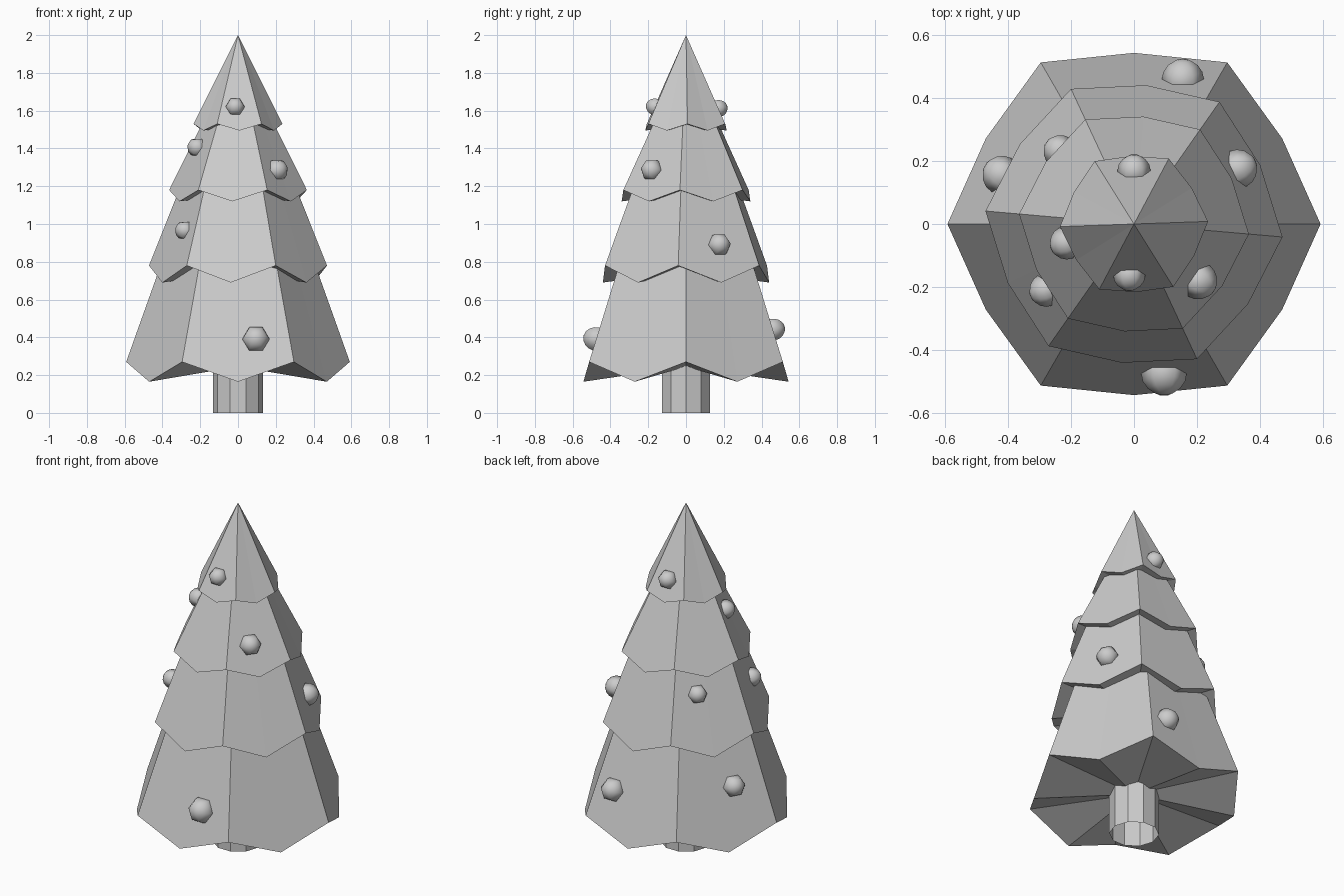
import bpy, bmesh
from math import sin, cos, pi, radians
from mathutils import Vector

if "Cube" in bpy.data.objects:
    bpy.data.objects.remove(bpy.data.objects["Cube"])


def loft(name, rings, smooth=False):
    """Skin a stack of equal-count point rings; collapsed rings become poles."""
    bm = bmesh.new()
    rows = [[bm.verts.new(p) for p in ring] for ring in rings]
    n = len(rows[0])
    for a, b in zip(rows, rows[1:]):
        for i in range(n):
            j = (i + 1) % n
            bm.faces.new((a[i], a[j], b[j], b[i]))
    bmesh.ops.remove_doubles(bm, verts=bm.verts, dist=1e-5)
    bmesh.ops.recalc_face_normals(bm, faces=bm.faces)
    for f in bm.faces:
        f.smooth = smooth
    me = bpy.data.meshes.new(name)
    bm.to_mesh(me)
    bm.free()
    ob = bpy.data.objects.new(name, me)
    bpy.context.collection.objects.link(ob)
    return ob


def ring(n, r_even, z_even, r_odd=None, z_odd=None, turn=0.0):
    """Ring of n points; odd points may have their own radius and height."""
    pts = []
    for i in range(n):
        odd = i % 2 and r_odd is not None
        r, z = (r_odd, z_odd) if odd else (r_even, z_even)
        a = 2 * pi * i / n + turn
        pts.append((r * cos(a), r * sin(a), z))
    return pts


# Trunk: open ten-sided tube
loft("trunk", [ring(10, 0.133, 0), ring(10, 0.133, 0.30)])

# Branch tiers: corner r, corner z, middle r, middle z, top r, top z, hub z, turn
tiers = [
    (0.592, 0.27, 0.543, 0.165, 0.403, 0.80, 0.245, 0),
    (0.473, 0.78, 0.442, 0.69, 0.305, 1.20, 0.75, -5),
    (0.366, 1.18, 0.342, 1.12, 0.186, 1.54, 1.16, -5),
    (0.235, 1.53, 0.216, 1.495, 0.0, 2.00, 1.52, 2),
]
for k, (rc, zc, rm, zm, rt, zt, hub, turn) in enumerate(tiers):
    t = radians(turn)
    loft(f"branch_tier_{k + 1}", [
        ring(12, 0, hub),
        ring(12, rc, zc, rm, zm, t),
        ring(12, rt, zt, rt * cos(pi / 6), zt, t),
    ])

# Ornaments: centre, radius, compass direction of the face they sit on
ornaments = [
    (0.095, -0.472, 0.39, 0.073, -90),
    (0.155, 0.458, 0.44, 0.067, 90),
    (-0.42, 0.155, 0.50, 0.062, 150),
    (0.33, 0.175, 0.89, 0.062, 25),
    (-0.28, -0.21, 0.965, 0.053, -155),
    (-0.235, 0.23, 1.02, 0.053, 145),
    (0.205, -0.18, 1.285, 0.060, -35),
    (-0.215, -0.06, 1.405, 0.053, -155),
    (-0.015, -0.162, 1.62, 0.051, -90),
    (0.0, 0.168, 1.61, 0.053, 90),
]
for k, (x, y, z, r, deg) in enumerate(ornaments):
    rings = [ring(6, r * sin(pi * i / 8), r * cos(pi * i / 8)) for i in range(9)]
    ball = loft(f"ornament_{k + 1}", rings, smooth=True)
    a = radians(deg)
    out = Vector((cos(a), sin(a), 0.27))
    ball.rotation_mode = 'QUATERNION'
    ball.rotation_quaternion = out.to_track_quat('Z', 'Y')
    ball.location = (x, y, z)
